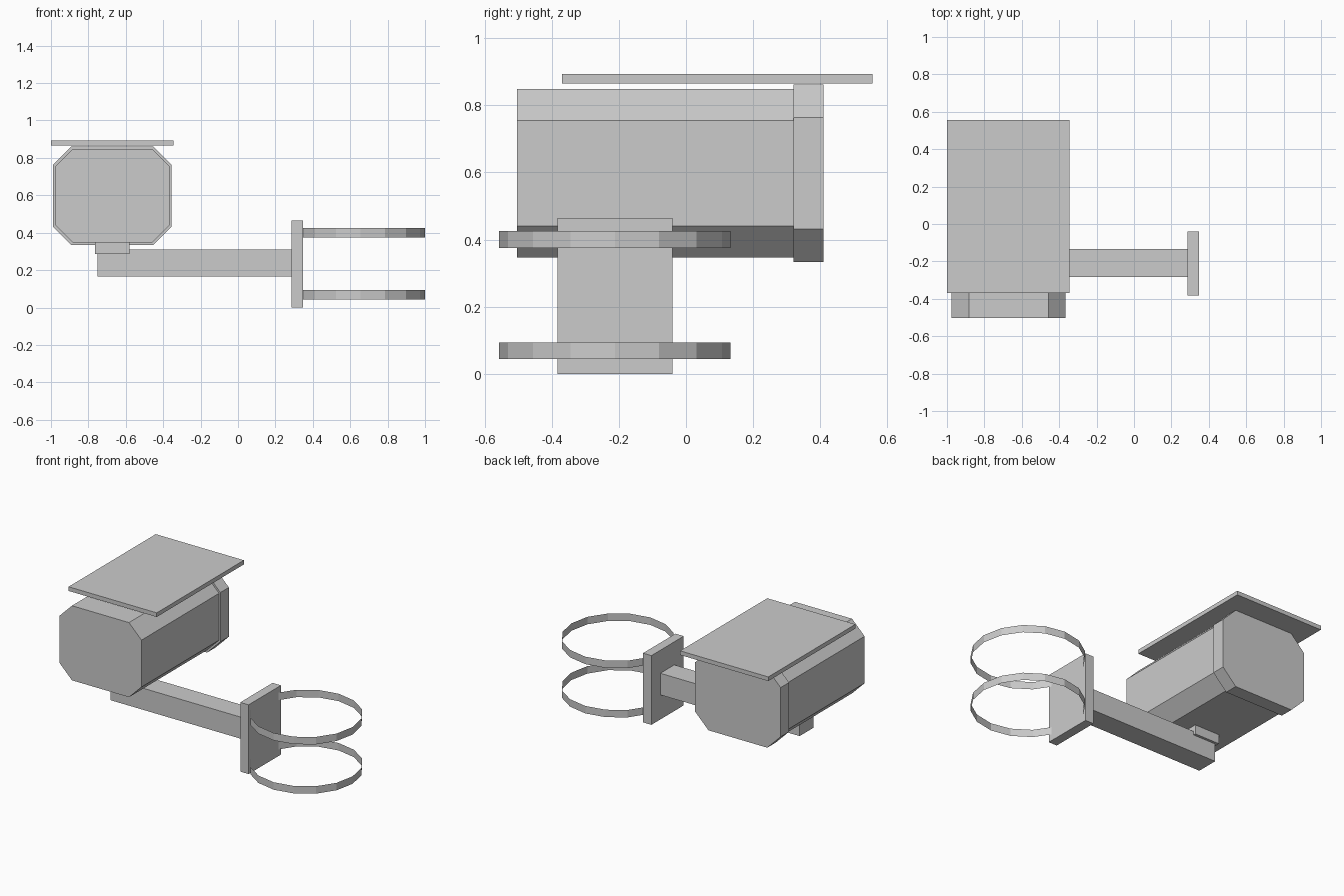
import bpy
import bmesh
from mathutils import Matrix

default_cube = bpy.data.objects.get("Cube")
if default_cube:
    bpy.data.objects.remove(default_cube, do_unlink=True)

GREY = (0.6, 0.6, 0.6, 1.0)
grey = bpy.data.materials.new("plain_grey")
grey.use_nodes = True
grey.diffuse_color = GREY
grey.node_tree.nodes["Principled BSDF"].inputs["Base Color"].default_value = GREY


def finish(name, bm):
    mesh = bpy.data.meshes.new(name)
    bm.to_mesh(mesh)
    bm.free()
    mesh.materials.append(grey)
    obj = bpy.data.objects.new(name, mesh)
    bpy.context.collection.objects.link(obj)
    return obj


def box(name, x, y, z, chamfer=0):
    """Box from (min, max) ranges; chamfer cuts the edges running along y."""
    bm = bmesh.new()
    spans = (x, y, z)
    size = [hi - lo for lo, hi in spans]
    centre = [(hi + lo) / 2 for lo, hi in spans]
    bmesh.ops.create_cube(bm, size=1, matrix=Matrix.LocRotScale(centre, None, size))
    if chamfer:
        edges = [e for e in bm.edges
                 if abs(e.verts[0].co.y - e.verts[1].co.y) > 0.001]
        bmesh.ops.bevel(bm, geom=edges, offset=chamfer, offset_type='OFFSET',
                        segments=1, affect='EDGES')
    return finish(name, bm)


def band(name, centre, radius, height):
    """Thin open hoop with flat facets."""
    bm = bmesh.new()
    bmesh.ops.create_cone(bm, cap_ends=False, segments=16, radius1=radius,
                          radius2=radius, depth=height,
                          matrix=Matrix.Translation(centre))
    return finish(name, bm)


# Camera housing, rear cap and sun shield
box("camera_housing", (-0.975, -0.365), (-0.503, 0.32), (0.347, 0.848), 0.093)
box("rear_cap", (-0.99, -0.355), (0.32, 0.41), (0.333, 0.862), 0.099)
box("sun_shield", (-1.0, -0.345), (-0.37, 0.555), (0.865, 0.893))

# Bracket joining the housing to the wall plate
box("swivel_block", (-0.765, -0.58), (-0.303, -0.118), (0.285, 0.35))
box("support_arm", (-0.75, 0.285), (-0.283, -0.135), (0.165, 0.31))
box("mounting_plate", (0.285, 0.347), (-0.383, -0.04), (0, 0.465))

# Hoops that clamp around a pole
for label, z in (("lower", 0.069), ("upper", 0.4)):
    band(label + "_pole_band", (0.655, -0.212, z), 0.345, 0.05)
